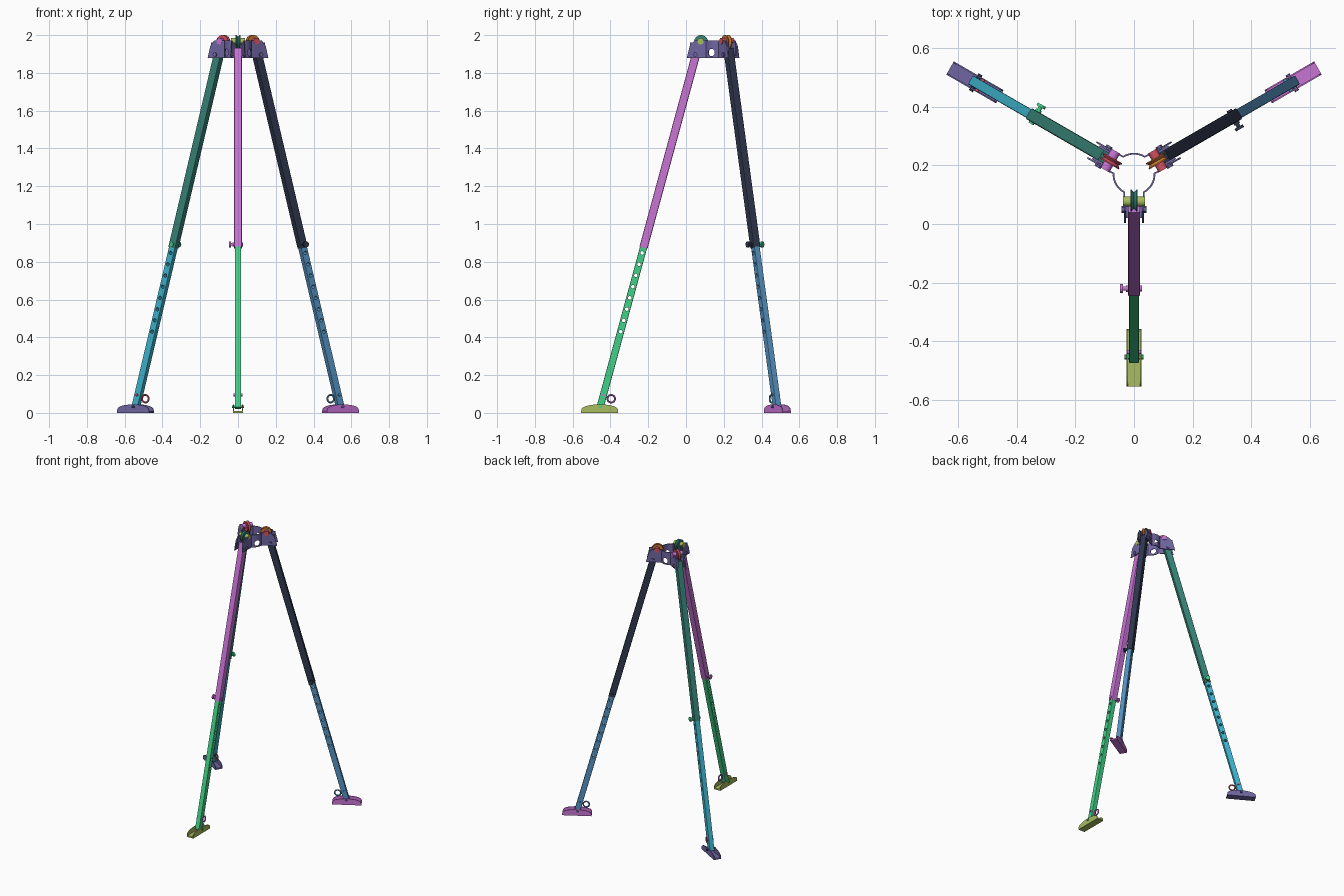
import bpy, bmesh, math
from math import radians, sin, cos, pi
from mathutils import Matrix, Vector

cube = bpy.data.objects.get("Cube")
if cube:
    bpy.data.objects.remove(cube, do_unlink=True)


def material(name, rgb):
    lin = [((c / 255 + 0.055) / 1.055) ** 2.4 for c in rgb] + [1]
    m = bpy.data.materials.new(name)
    m.use_nodes = True
    m.diffuse_color = lin
    m.node_tree.nodes["Principled BSDF"].inputs["Base Color"].default_value = lin
    return m


PINK = material("pink", (200, 115, 212))
TEAL = material("teal", (55, 130, 118))
NAVY = material("navy", (48, 56, 78))
GREEN = material("green", (66, 208, 135))
CYAN = material("cyan", (62, 178, 204))
BLUE = material("blue", (86, 148, 195))
OLIVE = material("olive", (168, 188, 95))
PURPLE = material("purple", (112, 102, 162))
RED = material("red", (212, 82, 100))
ORANGE = material("orange", (205, 120, 50))


def finish(bm, name, mat, matrix, smooth=False):
    bmesh.ops.recalc_face_normals(bm, faces=bm.faces)
    me = bpy.data.meshes.new(name)
    bm.to_mesh(me)
    bm.free()
    me.transform(matrix)
    me.materials.append(mat)
    ob = bpy.data.objects.new(name, me)
    bpy.context.collection.objects.link(ob)
    activate(ob)
    if smooth:
        bpy.ops.object.shade_smooth_by_angle(angle=radians(35))
    return ob


def activate(ob):
    bpy.ops.object.select_all(action='DESELECT')
    ob.select_set(True)
    bpy.context.view_layer.objects.active = ob


def box(name, size, centre, mat, matrix, bevel=0):
    bm = bmesh.new()
    bmesh.ops.create_cube(bm, size=1, matrix=Matrix.Translation(centre) @ Matrix.Diagonal((*size, 1)))
    if bevel:
        long_edges = [e for e in bm.edges if abs(e.verts[0].co.z - e.verts[1].co.z) > size[2] / 2]
        bmesh.ops.bevel(bm, geom=long_edges, offset=bevel, segments=2, affect='EDGES', profile=0.5)
    return finish(bm, name, mat, matrix)


def rod(bm, x0, x1, radius, y, z, sides=20):
    """Cylinder lying along x."""
    place = Matrix.Translation(((x0 + x1) / 2, y, z)) @ Matrix.Rotation(pi / 2, 4, 'Y')
    bmesh.ops.create_cone(bm, cap_ends=True, segments=sides, radius1=radius, radius2=radius,
                          depth=abs(x1 - x0), matrix=place)


def rods(name, parts, mat, matrix):
    bm = bmesh.new()
    for p in parts:
        rod(bm, *p)
    return finish(bm, name, mat, matrix, True)


def revolve_x(name, profile, y, z, mat, matrix, closed=True, steps=32):
    """Spin (x, radius) points round an axis along x."""
    bm = bmesh.new()
    rings = [[bm.verts.new((x, y + r * cos(2 * pi * i / steps), z + r * sin(2 * pi * i / steps)))
              for x, r in profile] for i in range(steps)]
    n = len(profile)
    for i in range(steps):
        a, b = rings[i], rings[(i + 1) % steps]
        for j in range(n):
            bm.faces.new((a[j], a[(j + 1) % n], b[(j + 1) % n], b[j]))
    return finish(bm, name, mat, matrix, True)


def cut(ob, cutter):
    cutter.hide_render = True
    mod = ob.modifiers.new("holes", 'BOOLEAN')
    mod.operation = 'DIFFERENCE'
    mod.solver = 'EXACT'
    mod.object = cutter
    activate(ob)
    bpy.ops.object.modifier_apply(modifier=mod.name)
    bpy.data.objects.remove(cutter, do_unlink=True)


SLOPE = 0.272
TILT = math.atan(SLOPE)
CENTRE = Matrix.Translation((0, 0.17, 0))


def leg_y(z):
    return -0.633 + SLOPE * z


def build_leg(side, angle, outer, inner, foot, pin, ring, bolt, wheel, axle):
    base = CENTRE @ Matrix.Rotation(angle, 4, 'Z')

    def along(z):
        return base @ Matrix.Translation((0, leg_y(z), z)) @ Matrix.Rotation(-TILT, 4, 'X')

    # telescopic tubes
    length = (1.925 - 0.875) / cos(TILT)
    box(side + "_upper_tube", (0.042, 0.044, length), (0, 0, length / 2), outer, along(0.875), 0.006)
    length = (0.9 - 0.025) / cos(TILT)
    tube = box(side + "_lower_tube", (0.034, 0.038, length), (0, 0, length / 2), inner, along(0.025), 0.004)
    holes = rods("hole_cutter", [(-0.1, 0.1, 0.0095, leg_y(z), z) for z in
                                 [0.43 + 0.0595 * i for i in range(8)]], inner, base)
    cut(tube, holes)

    # locking pin with knob
    z = 0.892
    y = leg_y(z)
    rods(side + "_locking_pin", [(-0.045, 0.026, 0.007, y, z), (-0.048, -0.038, 0.016, y, z),
                                 (-0.028, -0.018, 0.011, y, z), (0.018, 0.027, 0.01, y, z)], pin, base)

    # foot: arched side plates on a flat sole
    half, mid = 0.098, -0.627
    arch = [(-half, 0), (-half, 0.008)]
    arch += [(-half * cos(pi * i / 14), 0.012 + 0.033 * sin(pi * i / 14) ** 0.8) for i in range(1, 14)]
    arch += [(half, 0.008), (half, 0)]
    bm = bmesh.new()
    for x in (-0.026, 0.021):
        face = bm.faces.new([bm.verts.new((x, mid + p, h)) for p, h in arch])
        ext = bmesh.ops.extrude_face_region(bm, geom=[face])
        bmesh.ops.translate(bm, vec=(0.005, 0, 0),
                            verts=[v for v in ext["geom"] if isinstance(v, bmesh.types.BMVert)])
    bmesh.ops.create_cube(bm, size=1, matrix=Matrix.Translation((0, mid, 0.005))
                          @ Matrix.Diagonal((0.044, half * 2, 0.01, 1)))
    finish(bm, side + "_foot", foot, base)
    rods(side + "_foot_bolt", [(-0.033, 0.033, 0.008, leg_y(0.032), 0.032, 6)], bolt, base)

    # tether ring and its pin
    wire = [(0.005 * cos(2 * pi * i / 8), 0.02 + 0.005 * sin(2 * pi * i / 8)) for i in range(8)]
    revolve_x(side + "_tether_ring", wire, -0.566, 0.075, ring, base)
    rods(side + "_tether_pin", [(-0.024, 0.024, 0.007, leg_y(0.095), 0.095)], ring, base)

    # hinge bolt, grooved sheave and axle at the head
    rods(side + "_hinge_bolt", [(-0.036, 0.036, 0.008, -0.12, 1.897),
                                (-0.042, -0.033, 0.012, -0.12, 1.897, 6),
                                (0.033, 0.042, 0.012, -0.12, 1.897, 6)], PURPLE, base)
    groove = [(-0.012, 0.01), (-0.012, 0.037), (-0.008, 0.037), (0, 0.028),
              (0.008, 0.037), (0.012, 0.037), (0.012, 0.01)]
    revolve_x(side + "_sheave", groove, -0.09, 1.963, wheel, base)
    rods(side + "_sheave_axle", [(-0.037, -0.012, 0.017, -0.093, 1.968),
                                 (0.012, 0.037, 0.017, -0.093, 1.968),
                                 (-0.013, 0.013, 0.012, -0.09, 1.963)], axle, base)
    for s in (-1, 1):
        box(side + "_hinge_cheek", (0.008, 0.05, 0.07), (s * 0.023, -0.125, 1.925), PURPLE, base)


build_leg("front", 0, PINK, GREEN, OLIVE, PINK, PINK, GREEN, TEAL, OLIVE)
build_leg("back_left", radians(120), NAVY, BLUE, PINK, NAVY, BLUE, PURPLE, ORANGE, RED)
build_leg("back_right", radians(-120), TEAL, CYAN, PURPLE, GREEN, RED, NAVY, RED, PINK)

# head: three bent plates, each joining two neighbouring legs
LOW, HIGH = 1.88, 1.972
for k, name in enumerate(("left", "back", "right")):
    turn = CENTRE @ Matrix.Rotation(radians(-30 + 120 * k), 4, 'Z')
    # half path in the plate's own frame, the plate facing +x
    leg_dir = Vector((cos(pi / 3), -sin(pi / 3), 0))
    inward = Vector((sin(pi / 3), cos(pi / 3), 0))
    low_end, high_end = [leg_dir * r + inward * 0.031 for r in (0.166, 0.137)]
    shoulder = leg_dir * 0.142 + inward * 0.031
    neck = [leg_dir * 0.1 + inward * 0.031, leg_dir * 0.082 + inward * 0.033]
    arc = [Vector((0.07 * cos(a), 0.07 * sin(a), 0)) for a in [radians(-32 + 8 * i) for i in range(9)]]

    def mirrored(v):
        return Vector((v.x, -v.y, 0))

    inner_path = neck + arc + [mirrored(v) for v in reversed(neck)]
    bm = bmesh.new()
    rows = []
    for z, end in ((LOW, low_end), (HIGH - 0.03, shoulder + leg_dir * 0.008), (HIGH, high_end - leg_dir * 0.012)):
        path = [end] + inner_path + [mirrored(end)]
        rows.append([bm.verts.new((p.x, p.y, z)) for p in path])
    for lower, upper in zip(rows, rows[1:]):
        for i in range(len(lower) - 1):
            bm.faces.new((lower[i], lower[i + 1], upper[i + 1], upper[i]))
    plate = finish(bm, name + "_head_plate", PURPLE, turn)
    solid = plate.modifiers.new("thickness", 'SOLIDIFY')
    solid.thickness = 0.006
    solid.offset = 0
    activate(plate)
    bpy.ops.object.modifier_apply(modifier=solid.name)
    cut(plate, rods("hole_cutter", [(0.04, 0.1, 0.02, 0, 1.908, 24)], PURPLE, turn))
    activate(plate)
    bpy.ops.object.shade_smooth_by_angle(angle=radians(35))
